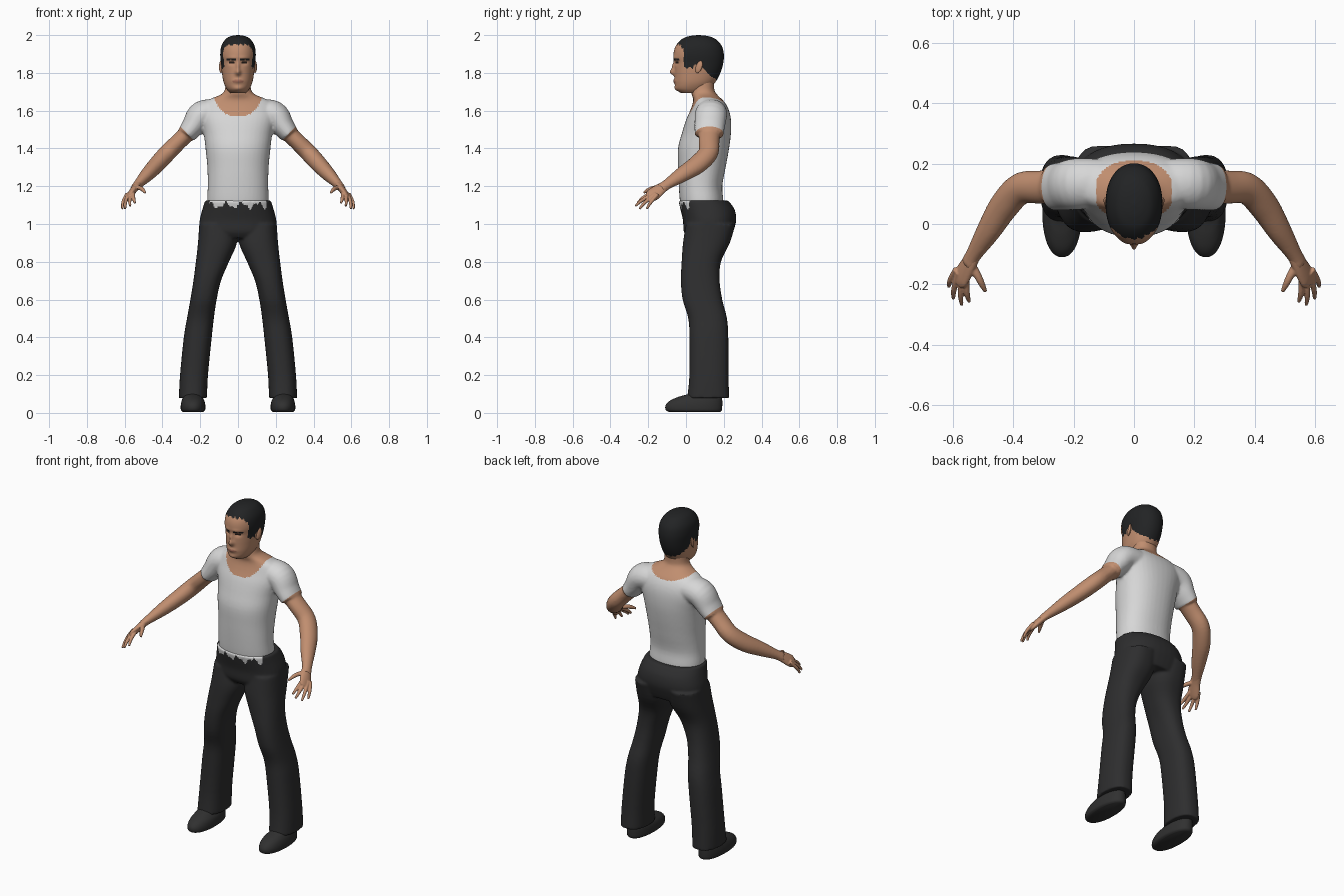
import bpy, bmesh, math
from mathutils import Vector

cube = bpy.data.objects.get("Cube")
if cube:
    bpy.data.objects.remove(cube)


def material(name, r, g, b):
    m = bpy.data.materials.new(name)
    m.use_nodes = True
    m.diffuse_color = (r, g, b, 1)
    bsdf = m.node_tree.nodes["Principled BSDF"]
    bsdf.inputs["Base Color"].default_value = (r, g, b, 1)
    bsdf.inputs["Roughness"].default_value = 0.8
    return m


SKIN = material("skin", 0.53, 0.27, 0.16)
SHIRT = material("white shirt", 0.68, 0.68, 0.68)
PANTS = material("charcoal trousers", 0.027, 0.027, 0.028)
SHOE = material("black shoe", 0.03, 0.03, 0.03)
HAIR = material("black hair", 0.016, 0.017, 0.018)
LIPS = material("lips", 0.36, 0.15, 0.10)
EYES = material("dark eyes", 0.02, 0.013, 0.01)


def spline(rows, steps):
    """Catmull-Rom interpolation through rows of numbers."""
    out = []
    for i in range(len(rows) - 1):
        quad = (rows[max(i - 1, 0)], rows[i], rows[i + 1], rows[min(i + 2, len(rows) - 1)])
        for k in range(steps):
            t = k / steps
            out.append([0.5 * (2 * b + (c - a) * t + (2 * a - 5 * b + 4 * c - d) * t * t
                               + (3 * b - a - 3 * c + d) * t ** 3) for a, b, c, d in zip(*quad)])
    return out + [list(rows[-1])]


def skin_rings(bm, rings):
    rings = [[bm.verts.new(p) for p in ring] for ring in rings]
    n = len(rings[0])
    for a, b in zip(rings, rings[1:]):
        for i in range(n):
            j = (i + 1) % n
            bm.faces.new((a[i], a[j], b[j], b[i]))
    bm.faces.new(rings[0][::-1])
    bm.faces.new(rings[-1])


def loft(bm, rows, side=1, power=2.0, seg=40, steps=4):
    """Stack of level rounded sections, each row being z, x0, x1, y0, y1."""
    rings = []
    for z, x0, x1, y0, y1 in spline(rows, steps):
        ring = []
        for i in range(seg):
            a = 2 * math.pi * i / seg
            c, s = math.cos(a), math.sin(a)
            u = math.copysign(abs(c) ** (2 / power), c)
            v = math.copysign(abs(s) ** (2 / power), s)
            ring.append((side * ((x0 + x1) / 2 + u * (x1 - x0) / 2),
                         (y0 + y1) / 2 + v * (y1 - y0) / 2, z))
        rings.append(ring)
    skin_rings(bm, rings)


def tube(bm, rows, side=1, seg=20, steps=5):
    """Limb along a path, each row being x, y, z, depth radius, height radius."""
    path = spline(rows, steps)
    rings = []
    for i, p in enumerate(path):
        t = Vector(path[min(i + 1, len(path) - 1)][:3]) - Vector(path[max(i - 1, 0)][:3])
        u = t.cross(Vector((0, 1, 0))).normalized()
        v = u.cross(t).normalized()
        ring = []
        for k in range(seg):
            a = 2 * math.pi * k / seg
            q = Vector(p[:3]) + v * p[3] * math.cos(a) + u * p[4] * math.sin(a)
            ring.append((side * q.x, q.y, q.z))
        rings.append(ring)
    skin_rings(bm, rings)


def finish(name, bm, mats, rule=None, voxel=0, smooth=3, cuts=()):
    """Make the object, optionally fuse its shells, then colour faces by a rule."""
    bmesh.ops.recalc_face_normals(bm, faces=bm.faces)
    mesh = bpy.data.meshes.new(name)
    bm.to_mesh(mesh)
    bm.free()
    ob = bpy.data.objects.new(name, mesh)
    bpy.context.collection.objects.link(ob)
    if voxel:
        mod = ob.modifiers.new("fuse", 'REMESH')
        mod.mode, mod.voxel_size = 'VOXEL', voxel
        mod = ob.modifiers.new("soften", 'SMOOTH')
        mod.factor, mod.iterations = 0.5, smooth
        bpy.context.view_layer.update()
        deps = bpy.context.evaluated_depsgraph_get()
        mesh = bpy.data.meshes.new_from_object(ob.evaluated_get(deps))
        ob.modifiers.clear()
        ob.data = mesh
        mesh.name = name
    if cuts:
        bm = bmesh.new()
        bm.from_mesh(mesh)
        for co, no in cuts:
            bmesh.ops.bisect_plane(bm, geom=bm.verts[:] + bm.edges[:] + bm.faces[:],
                                   plane_co=co, plane_no=no)
        bm.to_mesh(mesh)
        bm.free()
    mesh.materials.clear()
    for m in mats:
        mesh.materials.append(m)
    for p in mesh.polygons:
        p.use_smooth = True
        p.material_index = rule(*p.center) if rule else 0
    return ob


def symmetric(rows):
    return [(z, -w, w, y0, y1) for z, w, y0, y1 in rows]


# Torso, neck, sleeves and arms fused into one body
bm = bmesh.new()
loft(bm, symmetric([(1.06, .155, -.02, .19), (1.12, .163, -.032, .198), (1.2, .160, -.038, .192),
                    (1.3, .162, -.042, .21), (1.4, .172, -.042, .228), (1.48, .182, -.022, .238),
                    (1.55, .2, 0, .238), (1.6, .205, .022, .228), (1.64, .185, .036, .208),
                    (1.665, .14, .038, .185), (1.685, .092, .03, .165), (1.71, .07, .026, .15),
                    (1.77, .064, .03, .15)]), power=2.2)
for s in (1, -1):
    tube(bm, [(.1, .135, 1.59, .08, .07), (.19, .132, 1.578, .085, .074),
              (.24, .125, 1.515, .08, .06), (.274, .122, 1.472, .076, .05)], s, 32)
    tube(bm, [(.22, .125, 1.525, .06, .044), (.31, .122, 1.44, .055, .044),
              (.375, .117, 1.375, .053, .046), (.43, .06, 1.315, .052, .044),
              (.48, -.02, 1.262, .043, .037), (.53, -.1, 1.21, .029, .024),
              (.55, -.135, 1.188, .031, .02)], s, 24)


def body_colour(x, y, z):
    x = abs(x)
    if x > .2 and (x - .268) * .72 - (z - 1.477) * .69 > 0:
        return 1
    line = 1.572 + .09 * (x / .125) ** 3 if y < .1 else 1.635 + .03 * (x / .12) ** 2
    return 1 if x < .128 and z > line else 0


finish("shirt_and_arms", bm, [SHIRT, SKIN], body_colour, .008, 3,
       [((s * .268, 0, 1.477), (s * .72, 0, -.69)) for s in (1, -1)])

# Hands with four fingers and a thumb
FINGERS = [((.552, -.2, 1.152), (.545, -.258, 1.11)), ((.57, -.195, 1.146), (.57, -.268, 1.095)),
           ((.585, -.183, 1.14), (.598, -.247, 1.08)), ((.595, -.165, 1.138), (.613, -.208, 1.08))]
for s, label in ((1, "left"), (-1, "right")):
    bm = bmesh.new()
    tube(bm, [(.525, -.09, 1.214, .026, .021), (.545, -.13, 1.19, .032, .019),
              (.565, -.165, 1.163, .038, .017), (.575, -.185, 1.148, .036, .014),
              (.58, -.197, 1.14, .026, .01)], s)
    for base, tip in FINGERS:
        a, b = Vector(base), Vector(tip)
        start, mid = a + (a - b) * .35, (a + b) / 2 + Vector((.004, 0, .006))
        tube(bm, [(*start, .01, .01), (*mid, .0095, .0095), (*b, .006, .006)], s, 12)
    tube(bm, [(.545, -.125, 1.195, .016, .014), (.517, -.172, 1.19, .013, .012),
              (.503, -.2, 1.18, .011, .01), (.491, -.224, 1.166, .006, .006)], s, 12)
    finish(label + "_hand", bm, [SKIN], None, .0035, 2)

# Trousers: hips and two legs fused
bm = bmesh.new()
loft(bm, symmetric([(.925, .19, .01, .235), (.96, .204, -.012, .25), (1.02, .203, -.016, .266),
                    (1.08, .188, -.03, .256), (1.125, .174, -.04, .222)]), power=2.3)
for s in (1, -1):
    loft(bm, [(1.0, .01, .205, 0, .262), (.9, .006, .212, -.016, .232), (.8, .048, .223, -.023, .185),
              (.7, .09, .236, -.027, .178), (.6, .113, .252, -.018, .192), (.5, .128, .27, .012, .217),
              (.4, .139, .287, .018, .224), (.2, .159, .307, .018, .225), (.078, .164, .313, .006, .229)],
         s, 2.4)


def trouser_colour(x, y, z):
    ragged = 1.098 + .014 * math.sin(75 * x) + .008 * math.sin(170 * x)
    return 1 if y < .03 and abs(x) < .15 and z > ragged else 0


finish("trousers", bm, [PANTS, SHIRT], trouser_colour, .008, 3)

# Shoes
for s, label in ((1, "left"), (-1, "right")):
    bm = bmesh.new()
    loft(bm, [(.005, .185, .292, -.09, .18), (.015, .174, .302, -.107, .19), (.04, .173, .303, -.108, .192),
              (.065, .178, .298, -.085, .192), (.085, .19, .29, -.04, .19), (.105, .197, .285, .02, .19),
              (.15, .2, .28, .05, .18)], s, 2.2)
    finish(label + "_shoe", bm, [SHOE])

# Head, with the face pushed out and in by soft bumps
bm = bmesh.new()
loft(bm, symmetric([(1.693, .04, -.025, .09), (1.715, .06, -.052, .12), (1.75, .076, -.059, .155),
                    (1.8, .085, -.06, .182), (1.85, .09, -.061, .197), (1.9, .094, -.066, .2),
                    (1.945, .087, -.053, .188), (1.98, .064, -.02, .155), (1.995, .036, .02, .115),
                    (2.0, .004, .06, .07)]), power=2.15, seg=128, steps=10)
BUMPS = [(0, 1.803, .022, .014, .016), (0, 1.832, .013, .009, .025), (.034, 1.854, -.009, .018, .012),
         (.03, 1.88, .004, .03, .01), (0, 1.756, .008, .026, .012), (0, 1.715, .007, .025, .015)]
for v in bm.verts:
    if v.co.y < .05:
        x, z = abs(v.co.x), v.co.z
        v.co.y -= sum(amp * math.exp(-((x - cx) / sx) ** 2 - ((z - cz) / sz) ** 2)
                      for cx, cz, amp, sx, sz in BUMPS)


def head_colour(x, y, z):
    ax = abs(x)
    if y < -.012:
        line = 1.95 - .03 * max(0, ax - .05) / .03
    elif y < .04:
        line = 1.825
    elif y < .09:
        line = 1.84
    else:
        line = 1.82 - .8 * (min(y, .17) - .09)
    if z > line + .005 * math.sin(210 * x + 160 * y):
        return 1
    if y < .03:
        if .013 < ax < .06 and abs(z - 1.873 + .1 * abs(ax - .038)) < .005:
            return 1
        if abs(ax - .035) < .014 and abs(z - 1.853) < .005:
            return 3
        if ax < .027 and abs(z - 1.756) < .007 - .1 * ax:
            return 2
    return 0


finish("head", bm, [SKIN, HAIR, LIPS, EYES], head_colour)

# Ears
for s, label in ((1, "left"), (-1, "right")):
    bm = bmesh.new()
    bmesh.ops.create_uvsphere(bm, u_segments=16, v_segments=12, radius=1)
    for v in bm.verts:
        x, y, z = v.co
        v.co = (s * (.09 + .009 * x + .006 * y), .068 + .018 * y + .008 * z, 1.832 + .033 * z)
    finish(label + "_ear", bm, [SKIN])
